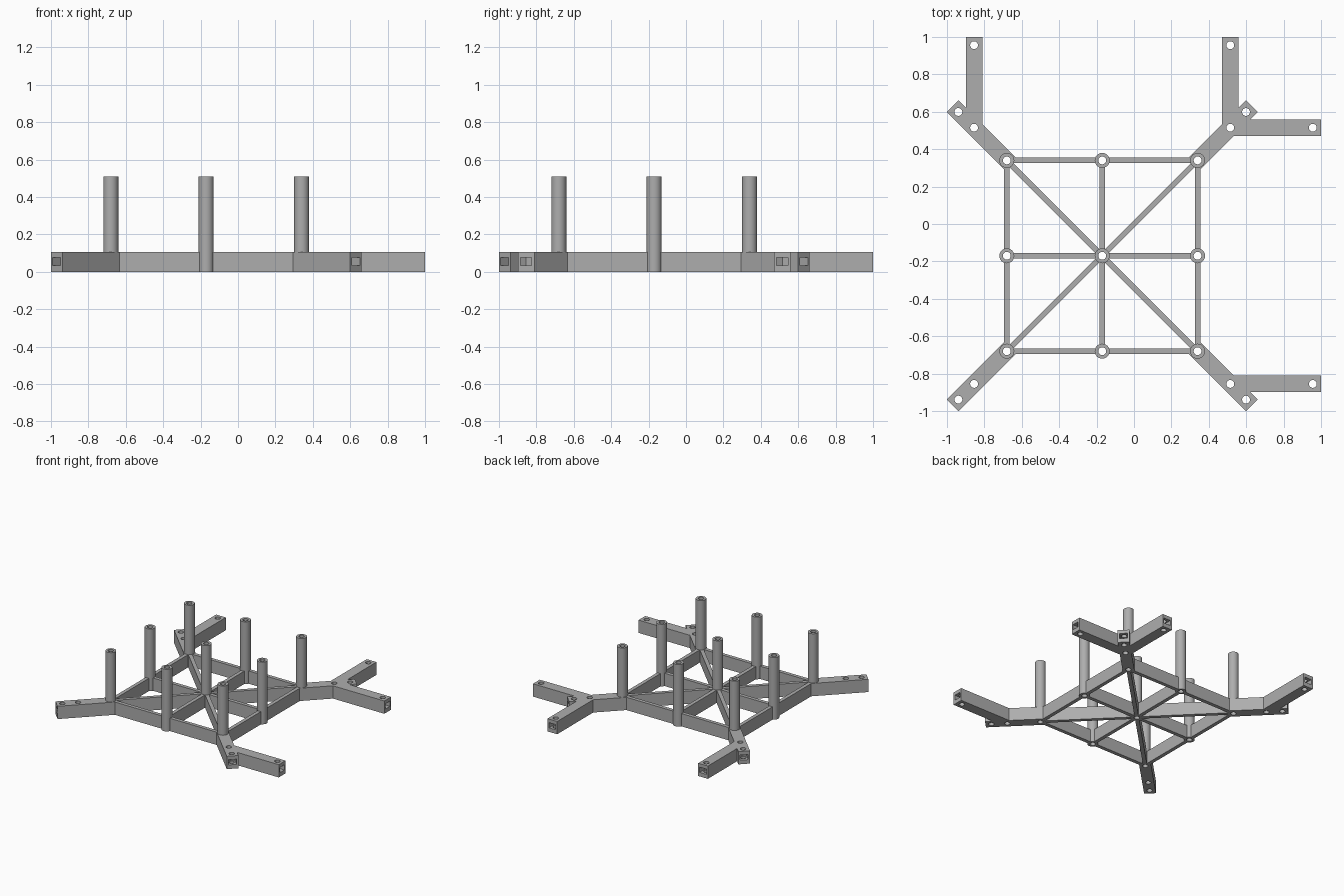
import bpy, bmesh, math
from mathutils import Matrix, Vector

if "Cube" in bpy.data.objects:
    bpy.data.objects.remove(bpy.data.objects["Cube"], do_unlink=True)

CENTRE = Vector((-0.17, -0.17, 0))
PITCH = 0.51        # spacing of the posts
DECK = 0.105        # height of ribs and arms
ARM = 0.088         # arm width
POST_R, BORE_R = 0.04, 0.021
TIP = 0.8           # diagonal arm end, per axis
HOLE = 0.685        # inner screw hole, per axis
END = 1.17          # straight arm end
INSET = 0.044       # screw hole distance from an arm end

grey = bpy.data.materials.new("plain grey")
grey.use_nodes = True
grey.diffuse_color = (0.42, 0.42, 0.42, 1)
grey.node_tree.nodes["Principled BSDF"].inputs["Base Color"].default_value = grey.diffuse_color


def finish(bm, name, helper=False):
    bmesh.ops.recalc_face_normals(bm, faces=bm.faces)
    mesh = bpy.data.meshes.new(name)
    bm.to_mesh(mesh)
    bm.free()
    mesh.materials.append(grey)
    ob = bpy.data.objects.new(name, mesh)
    bpy.context.collection.objects.link(ob)
    ob.location = CENTRE
    if helper:
        ob.hide_render = True
        ob.hide_set(True)
    return ob


def add_bar(bm, a, b, width, z0=0.0, z1=DECK):
    """Square bar from a to b in plan."""
    a, b = Vector(a), Vector(b)
    d = b - a
    m = (Matrix.Translation(((a.x + b.x) / 2, (a.y + b.y) / 2, (z0 + z1) / 2))
         @ Matrix.Rotation(math.atan2(d.y, d.x), 4, 'Z')
         @ Matrix.Diagonal((d.length, width, z1 - z0, 1)))
    bmesh.ops.create_cube(bm, size=1, matrix=m)


def add_pin(bm, p, radius, z0, z1):
    bmesh.ops.create_cone(bm, cap_ends=True, segments=32, radius1=radius, radius2=radius,
                          depth=z1 - z0, matrix=Matrix.Translation((p[0], p[1], (z0 + z1) / 2)))


def add_pocket(bm, hole, direction):
    """Nut slot: open at the arm end, closed by a half hexagon."""
    d = Vector(direction).normalized()
    n = Vector((-d.y, d.x))
    hole = Vector(hole)
    w, r = 0.03, 0.03 / math.cos(math.pi / 6)
    plan = [(0.08, -w), (0.08, w), (-r / 2, w), (-r, 0), (-r / 2, -w)]
    verts = [bm.verts.new((*(hole + d * x + n * y), 0.033)) for x, y in plan]
    face = bm.faces.new(verts)
    top = bmesh.ops.extrude_face_region(bm, geom=[face])["geom"]
    bmesh.ops.translate(bm, vec=(0, 0, 0.043),
                        verts=[v for v in top if isinstance(v, bmesh.types.BMVert)])


def boolean(ob, tool, operation):
    mod = ob.modifiers.new(operation.lower(), 'BOOLEAN')
    mod.operation, mod.object, mod.solver = operation, tool, 'EXACT'


grid = [(i, j) for i in (-1, 0, 1) for j in (-1, 0, 1)]

# Tubular posts, lathed from a closed wall profile
for i, j in grid:
    bm = bmesh.new()
    wall = [(POST_R, 0), (POST_R, 0.51), (BORE_R, 0.51), (BORE_R, 0)]
    vs = [bm.verts.new((r, 0, z)) for r, z in wall]
    edges = [bm.edges.new((vs[k], vs[(k + 1) % 4])) for k in range(4)]
    bmesh.ops.spin(bm, geom=vs + edges, cent=(0, 0, 0), axis=(0, 0, 1),
                   angle=math.tau, steps=32)
    bmesh.ops.remove_doubles(bm, verts=bm.verts, dist=1e-4)
    bmesh.ops.translate(bm, verts=bm.verts, vec=(i * PITCH, j * PITCH, 0))
    column = ("right", "middle", "left")[i + 1]
    row = ("front", "centre", "back")[j + 1]
    post = finish(bm, f"post_{row}_{column}")
    bpy.context.view_layer.objects.active = post
    post.select_set(True)
    bpy.ops.object.shade_smooth_by_angle(angle=math.radians(30))
    post.select_set(False)

# Thin ribs between neighbouring posts, plus the diagonals
bm = bmesh.new()
links = [((i, j), (i + di, j + dj)) for i, j in grid for di, dj in ((1, 0), (0, 1))
         if (i + di, j + dj) in grid]
links += [((0, 0), (i, j)) for i, j in grid if i * j]
for a, b in links:
    a, b = Vector(a) * PITCH, Vector(b) * PITCH
    trim = (b - a).normalized() * (POST_R - 0.008)
    add_bar(bm, a + trim, b - trim, 0.03)
finish(bm, "lattice_ribs")

# Corner arms, with the straight branches each corner carries
corners = {
    "front_right": ((-1, -1), []),
    "front_left": ((1, -1), [(1, 0)]),
    "back_right": ((-1, 1), [(0, 1)]),
    "back_left": ((1, 1), [(1, 0), (0, 1)]),
}
for name, (side, branches) in corners.items():
    side = Vector(side)
    joint = side * HOLE
    tip_hole = side * TIP - side.normalized() * INSET
    holes = [side * PITCH, joint, tip_hole]
    slots = [(tip_hole, side)]

    bm = bmesh.new()
    add_bar(bm, side * (PITCH - 0.02), side * TIP, ARM)
    arm = finish(bm, f"arm_{name}")

    for k, branch in enumerate(branches):
        d = Vector(branch)
        end = joint + d * (END - HOLE)
        bm = bmesh.new()
        add_bar(bm, joint, end, ARM)
        boolean(arm, finish(bm, f"branch_{name}_{k}", True), 'UNION')
        holes.append(end - d * INSET)
        slots.append((end - d * INSET, d))

    # Screw holes and nut slots
    pins, nuts = bmesh.new(), bmesh.new()
    for h in holes:
        add_pin(pins, h, BORE_R, -0.1, 0.3)
    for h, d in slots:
        add_pocket(nuts, h, d)
    boolean(arm, finish(pins, f"screw_cutter_{name}", True), 'DIFFERENCE')
    boolean(arm, finish(nuts, f"nut_cutter_{name}", True), 'DIFFERENCE')
